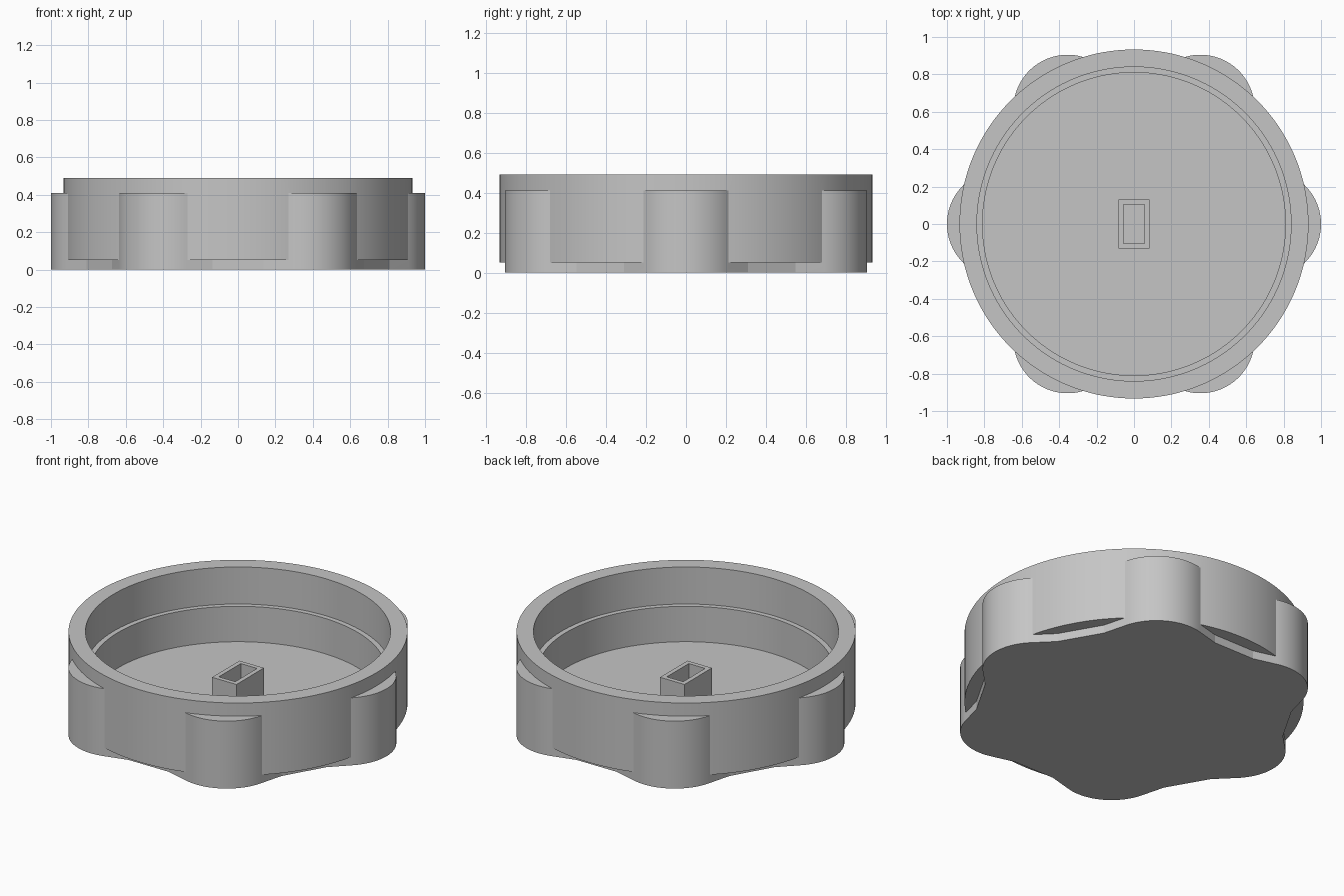
import bpy
import bmesh
from math import cos, sin, pi, radians

default = bpy.data.objects.get("Cube")
if default:
    bpy.data.objects.remove(default, do_unlink=True)

grey = bpy.data.materials.new("plain grey")
grey.use_nodes = True
COLOUR = (0.56, 0.56, 0.56, 1)
grey.diffuse_color = COLOUR
grey.node_tree.nodes["Principled BSDF"].inputs["Base Color"].default_value = COLOUR


def prism(name, outline, bottom, top):
    """Extrude a closed outline between two heights."""
    bm = bmesh.new()
    face = bm.faces.new([bm.verts.new((x, y, bottom)) for x, y in outline])
    grown = bmesh.ops.extrude_face_region(bm, geom=[face])["geom"]
    for v in grown:
        if isinstance(v, bmesh.types.BMVert):
            v.co.z = top
    bmesh.ops.recalc_face_normals(bm, faces=bm.faces)
    mesh = bpy.data.meshes.new(name)
    bm.to_mesh(mesh)
    bm.free()
    mesh.materials.append(grey)
    obj = bpy.data.objects.new(name, mesh)
    bpy.context.collection.objects.link(obj)
    return obj


def circle(radius, count=144):
    return [(radius * cos(2 * pi * i / count), radius * sin(2 * pi * i / count))
            for i in range(count)]


def rectangle(hx, hy):
    return [(-hx, -hy), (hx, -hy), (hx, hy), (-hx, hy)]


def combine(obj, other, operation):
    """Apply a boolean and discard the second solid."""
    mod = obj.modifiers.new(operation, "BOOLEAN")
    mod.operation = operation
    mod.solver = "EXACT"
    mod.object = other
    bpy.context.view_layer.objects.active = obj
    bpy.ops.object.modifier_apply(modifier=mod.name)
    bpy.data.objects.remove(other, do_unlink=True)


def shade(obj):
    bpy.ops.object.select_all(action="DESELECT")
    obj.select_set(True)
    bpy.context.view_layer.objects.active = obj
    bpy.ops.object.shade_smooth_by_angle(angle=radians(10))


# Six-lobed grip outline: round tips, straight flanks, flat valleys
LOBES, STEPS = 6, 24
CENTRE, TIP = 0.71, 0.29
lobe = [(0.81, -0.31)]
for i in range(STEPS + 1):
    a = radians(-45 + 90 * i / STEPS)
    lobe.append((CENTRE + TIP * cos(a), TIP * sin(a)))
lobe.append((0.81, 0.31))
grip_outline = []
for k in range(LOBES):
    c, s = cos(2 * pi * k / LOBES), sin(2 * pi * k / LOBES)
    grip_outline += [(x * c - y * s, x * s + y * c) for x, y in lobe]

# Knob body: lobed grip joined to a round rim, then bored in two steps
FLOOR = 0.05
body = prism("knob_body", grip_outline, 0, 0.41)
combine(body, prism("rim", circle(0.933), FLOOR, 0.49), "UNION")
combine(body, prism("lower_bore", circle(0.81), FLOOR, 0.6), "DIFFERENCE")
combine(body, prism("upper_bore", circle(0.84), 0.265, 0.6), "DIFFERENCE")
shade(body)

# Hollow rectangular socket standing on the floor
socket = prism("shaft_socket", rectangle(0.082, 0.132), FLOOR - 0.01, 0.24)
combine(socket, prism("socket_hole", rectangle(0.055, 0.105), FLOOR, 0.3), "DIFFERENCE")
shade(socket)
